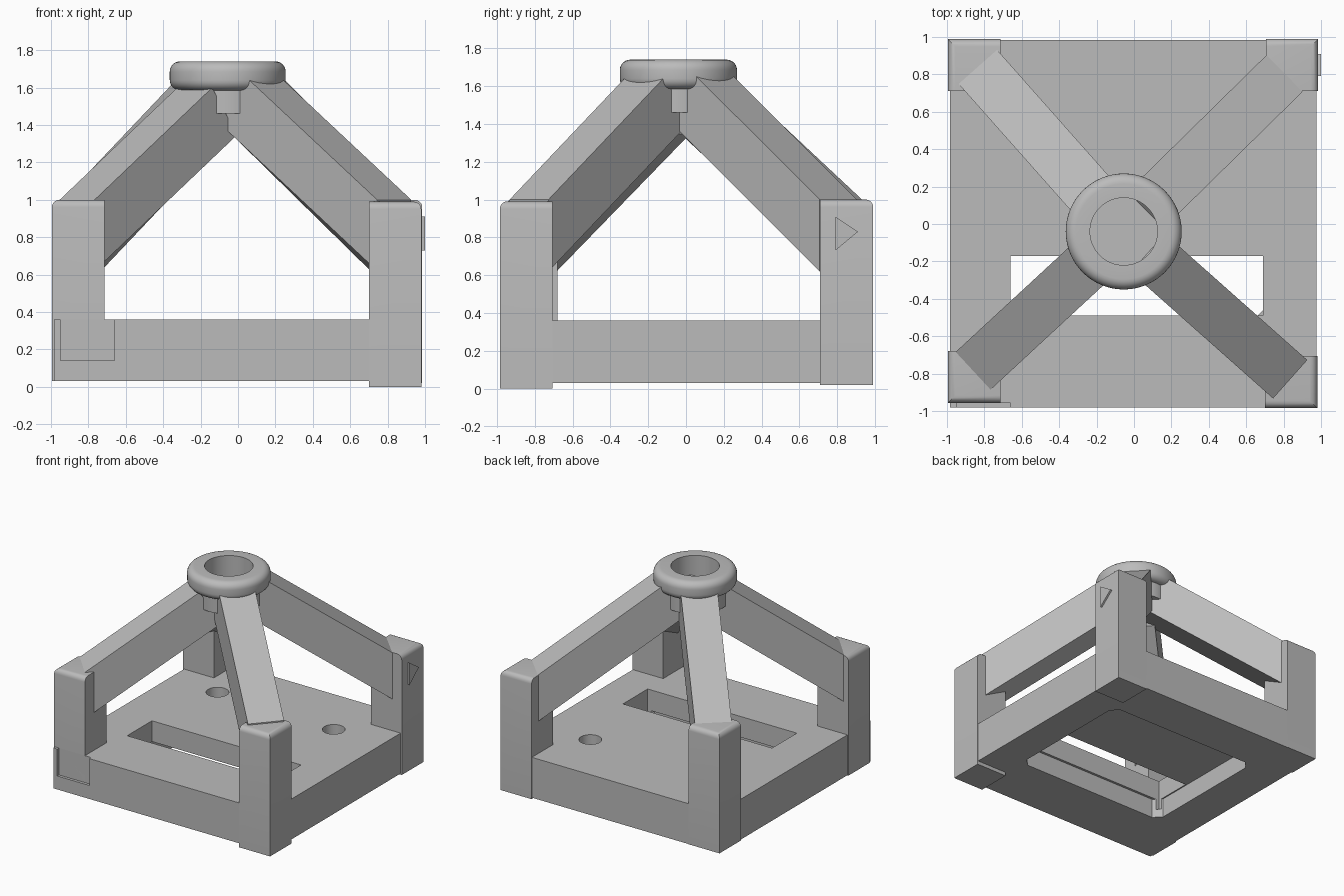
import bpy, bmesh, math
from mathutils import Vector

cube = bpy.data.objects.get("Cube")
if cube:
    bpy.data.objects.remove(cube, do_unlink=True)

grey = bpy.data.materials.new("plain_grey")
grey.use_nodes = True
COLOR = (0.5, 0.5, 0.5, 1)
grey.diffuse_color = COLOR
grey.node_tree.nodes["Principled BSDF"].inputs["Base Color"].default_value = COLOR


def finish(name, bm, smooth=False):
    bmesh.ops.recalc_face_normals(bm, faces=bm.faces[:])
    mesh = bpy.data.meshes.new(name)
    bm.to_mesh(mesh)
    bm.free()
    mesh.materials.append(grey)
    obj = bpy.data.objects.new(name, mesh)
    bpy.context.collection.objects.link(obj)
    if smooth:
        bpy.ops.object.select_all(action="DESELECT")
        obj.select_set(True)
        bpy.context.view_layer.objects.active = obj
        bpy.ops.object.shade_smooth_by_angle(angle=math.radians(35))
    return obj


def prism(points, offset):
    """Extrude a closed outline of 3D points along an offset."""
    bm = bmesh.new()
    face = bm.faces.new([bm.verts.new(p) for p in points])
    copy = bmesh.ops.extrude_face_region(bm, geom=[face])["geom"]
    bmesh.ops.translate(bm, vec=offset,
                        verts=[v for v in copy if isinstance(v, bmesh.types.BMVert)])
    return bm


def box(x0, x1, y0, y1, z0, z1):
    return prism([(x0, y0, z0), (x1, y0, z0), (x1, y1, z0), (x0, y1, z0)], (0, 0, z1 - z0))


def cut(target, bm):
    """Subtract a temporary solid from the target."""
    cutter = finish("cutter", bm)
    cutter.hide_render = True
    mod = target.modifiers.new("cut", "BOOLEAN")
    mod.operation, mod.object, mod.solver = "DIFFERENCE", cutter, "EXACT"
    bpy.context.view_layer.objects.active = target
    bpy.ops.object.modifier_apply(modifier=mod.name)
    bpy.data.objects.remove(cutter, do_unlink=True)


def circle(x, y, z, r, n=40):
    return [(x + r * math.cos(2 * math.pi * i / n), y + r * math.sin(2 * math.pi * i / n), z)
            for i in range(n)]


# Base plate with underside pocket, slot, two holes and a shallow front recess
base = finish("base_plate", box(-0.985, 0.975, -0.98, 0.985, 0.03, 0.36))
x0, x1, y0, y1, c = -0.67, 0.7, -0.51, 0.6, 0.06
pocket = [(x0 + c, y0), (x1 - c, y0), (x1, y0 + c), (x1, y1 - c),
          (x1 - c, y1), (x0 + c, y1), (x0, y1 - c), (x0, y0 + c)]
cut(base, prism([(x, y, -0.1) for x, y in pocket], (0, 0, 0.29)))
cut(base, box(-0.66, 0.69, -0.49, -0.17, 0.1, 0.5))
for x, y in ((-0.55, 0.52), (0.53, 0.48)):
    cut(base, prism(circle(x, y, 0.1, 0.085), (0, 0, 0.4)))
cut(base, box(-0.95, -0.66, -1.1, -0.957, 0.14, 0.5))
bpy.context.view_layer.objects.active = base
base.select_set(True)
bpy.ops.object.shade_smooth_by_angle(angle=math.radians(30))


# Corner posts, rounded along the two outer top edges
def post(name, x0, x1, y0, y1, z0, z1):
    bm = box(x0, x1, y0, y1, z0, z1)
    outer_x = x1 if x0 > 0 else x0
    outer_y = y1 if y0 > 0 else y0
    edges = [e for e in bm.edges if all(v.co.z > 0.9 for v in e.verts) and
             (all(abs(v.co.x - outer_x) < 1e-4 for v in e.verts) or
              all(abs(v.co.y - outer_y) < 1e-4 for v in e.verts))]
    bmesh.ops.bevel(bm, geom=edges, offset=0.04, segments=5, profile=0.5, affect="EDGES")
    finish(name, bm, True)


post("front_left_post", 0.7, 0.98, -0.985, -0.705, 0, 0.99)
post("back_left_post", 0.705, 0.985, 0.71, 0.99, 0.02, 1.0)
post("front_right_post", -0.995, -0.715, -0.957, -0.68, 0.03, 1.0)
post("back_right_post", -0.995, -0.715, 0.71, 0.988, 0.03, 1.0)

# Sloping arms from post tops to the hub
HUB = Vector((-0.055, -0.04, 0))


def arm(name, x, y, width=0.275, rise=0.7, depth=0.38):
    foot = Vector((x, y, 0))
    out = (foot - HUB).normalized()
    side = Vector((-out.y, out.x, 0))
    reach = (foot - HUB).length

    def at(r, drop):
        z = 1.0 + rise * (reach - r) - drop
        return HUB + out * r - side * width / 2 + Vector((0, 0, z))

    outline = [at(reach, 0), at(reach, depth), at(0.06, depth), at(0.24, 0)]
    finish(name, prism(outline, side * width))


arm("front_left_arm", 0.835, -0.83)
arm("back_left_arm", 0.805, 0.805)
arm("front_right_arm", -0.86, -0.785)
arm("back_right_arm", -0.835, 0.84)

# Hub: rounded collar on a short stem with a blind bore
R, F = 0.31, 0.055
profile = [(0, 1.57), (0.18, 1.57), (0.18, 1.74)]
for zc, start in ((1.74 - F, 90), (1.585 + F, 0)):
    for k in range(7):
        a = math.radians(start - 15 * k)
        profile.append((R - F + F * math.cos(a), zc + F * math.sin(a)))
profile += [(0.25, 1.585), (0.25, 1.585)][:1] + [(0.25, 1.46), (0, 1.46)]
bm = bmesh.new()
verts = [bm.verts.new((HUB.x + r, HUB.y, z)) for r, z in profile]
edges = [bm.edges.new(pair) for pair in zip(verts, verts[1:])]
bmesh.ops.spin(bm, geom=verts + edges, cent=HUB, axis=(0, 0, 1),
               angle=2 * math.pi, steps=64, use_duplicate=False)
bmesh.ops.remove_doubles(bm, verts=bm.verts[:], dist=0.0005)
finish("hub", bm, True)

# Raised triangular tab on the back left post
finish("triangle_tab", prism([(0.98, 0.79, 0.91), (0.98, 0.79, 0.73), (0.98, 0.91, 0.83)],
                             (0.02, 0, 0)))
